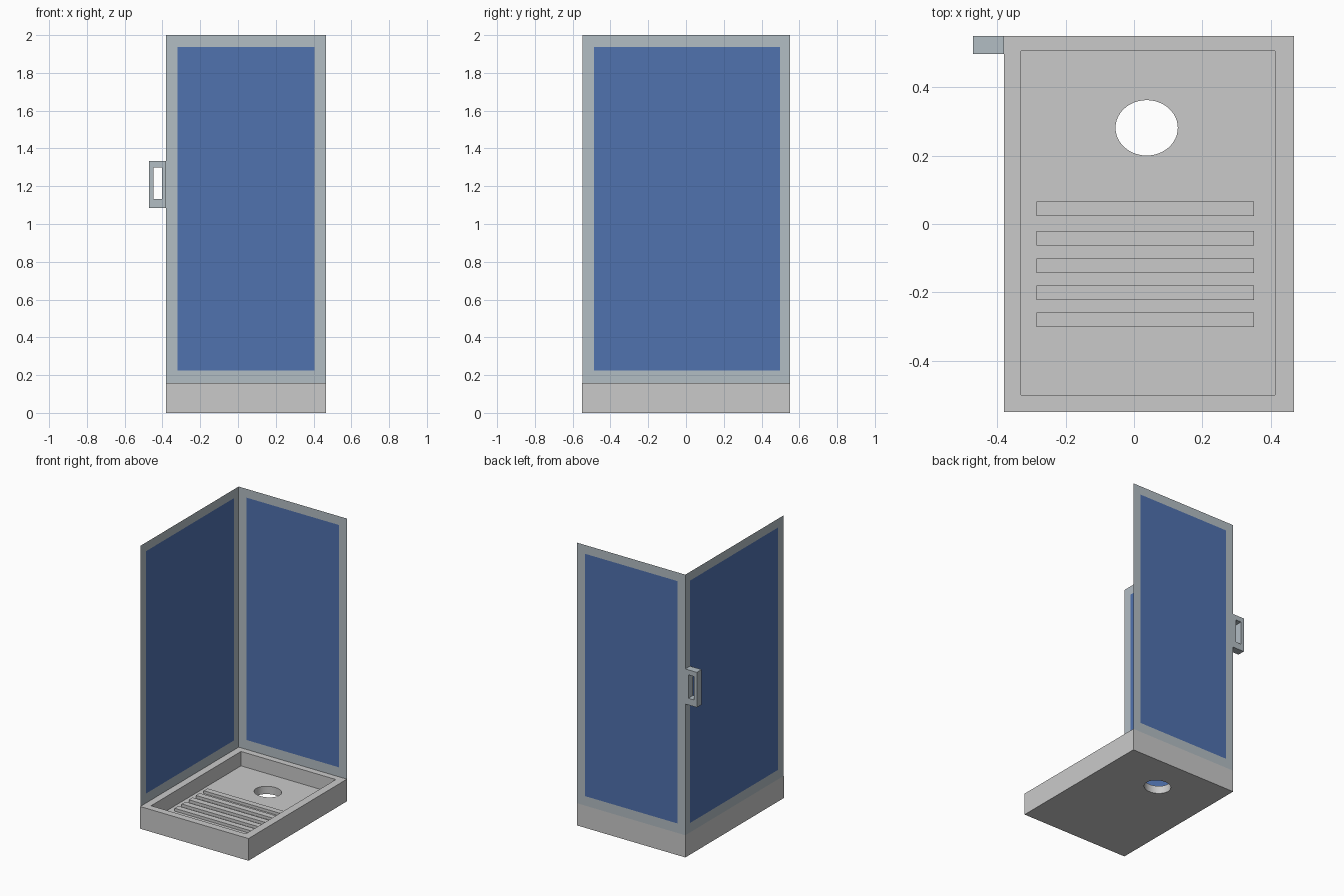
import bpy
import bmesh
import math

if "Cube" in bpy.data.objects:
    bpy.data.objects.remove(bpy.data.objects["Cube"])


def material(name, rgb):
    m = bpy.data.materials.new(name)
    m.diffuse_color = (*rgb, 1.0)
    m.use_nodes = True
    m.node_tree.nodes["Principled BSDF"].inputs["Base Color"].default_value = m.diffuse_color
    return m


TRAY = material("light_grey_tray", (0.59, 0.59, 0.59))
FRAME = material("blue_grey_frame", (0.45, 0.51, 0.55))
GLASS = material("blue_glass", (0.08, 0.168, 0.43))

# Main outline of the shower
X0, X1, Y0, Y1 = -0.38, 0.467, -0.55, 0.55
RIM, FLOOR, TOP = 0.157, 0.055, 2.0


def finish(name, bm, mats):
    me = bpy.data.meshes.new(name)
    bm.to_mesh(me)
    bm.free()
    ob = bpy.data.objects.new(name, me)
    bpy.context.collection.objects.link(ob)
    for m in mats:
        me.materials.append(m)
    return ob


def box(name, lo, hi, mat):
    bm = bmesh.new()
    bmesh.ops.create_cube(bm, size=1)
    for v in bm.verts:
        v.co = [a + (c + 0.5) * (b - a) for a, b, c in zip(lo, hi, v.co)]
    return finish(name, bm, [mat])


def cut(target, cutter):
    mod = target.modifiers.new("cut", 'BOOLEAN')
    mod.operation = 'DIFFERENCE'
    mod.solver = 'EXACT'
    mod.object = cutter
    bpy.context.view_layer.objects.active = target
    bpy.ops.object.modifier_apply(modifier=mod.name)
    bpy.data.objects.remove(cutter)


def wall(name, us, zs, place):
    """Thin sheet on a 3x3 grid: centre cell is glass, the rest is frame."""
    bm = bmesh.new()
    grid = [[bm.verts.new(place(u, z)) for u in us] for z in zs]
    for j in range(3):
        for i in range(3):
            f = bm.faces.new((grid[j][i], grid[j][i + 1],
                              grid[j + 1][i + 1], grid[j + 1][i]))
            f.material_index = 1 if i == j == 1 else 0
    return finish(name, bm, [FRAME, GLASS])


# Tray with a sunken basin and an oval drain through the floor
tray = box("tray", (X0, Y0, 0), (X1, Y1, RIM), TRAY)
cut(tray, box("basin_cutter", (-0.33, -0.50, FLOOR), (0.412, 0.505, 0.4), TRAY))
bm = bmesh.new()
bmesh.ops.create_cone(bm, cap_ends=True, segments=48, radius1=1, radius2=1, depth=1)
for v in bm.verts:
    v.co = (0.037 + v.co.x * 0.091, 0.281 + v.co.y * 0.081, v.co.z)
cut(tray, finish("drain_cutter", bm, [TRAY]))
bpy.ops.object.select_all(action='DESELECT')
tray.select_set(True)
bpy.context.view_layer.objects.active = tray
bpy.ops.object.shade_smooth_by_angle(angle=math.radians(30))

# Raised non-slip ribs on the floor
for i, y in enumerate((0.045, -0.042, -0.122, -0.201, -0.28)):
    box(f"floor_rib_{i + 1}", (-0.285, y - 0.021, FLOOR - 0.01),
        (0.351, y + 0.021, FLOOR + 0.02), TRAY)

# Glazed walls
zs = (RIM, 0.224, 1.938, TOP)
wall("back_wall", (X0, -0.32, 0.405, X1), zs, lambda u, z: (u, Y1, z))
wall("left_wall", (-0.547, -0.487, 0.497, Y1), zs, lambda u, z: (X0, u, z))

# Handle: a rectangular loop beside the back left corner
handle = box("handle", (-0.47, 0.497, 1.085), (X0, Y1, 1.333), FRAME)
cut(handle, box("handle_cutter", (-0.447, 0.4, 1.132), (-0.403, 0.7, 1.298), FRAME))
